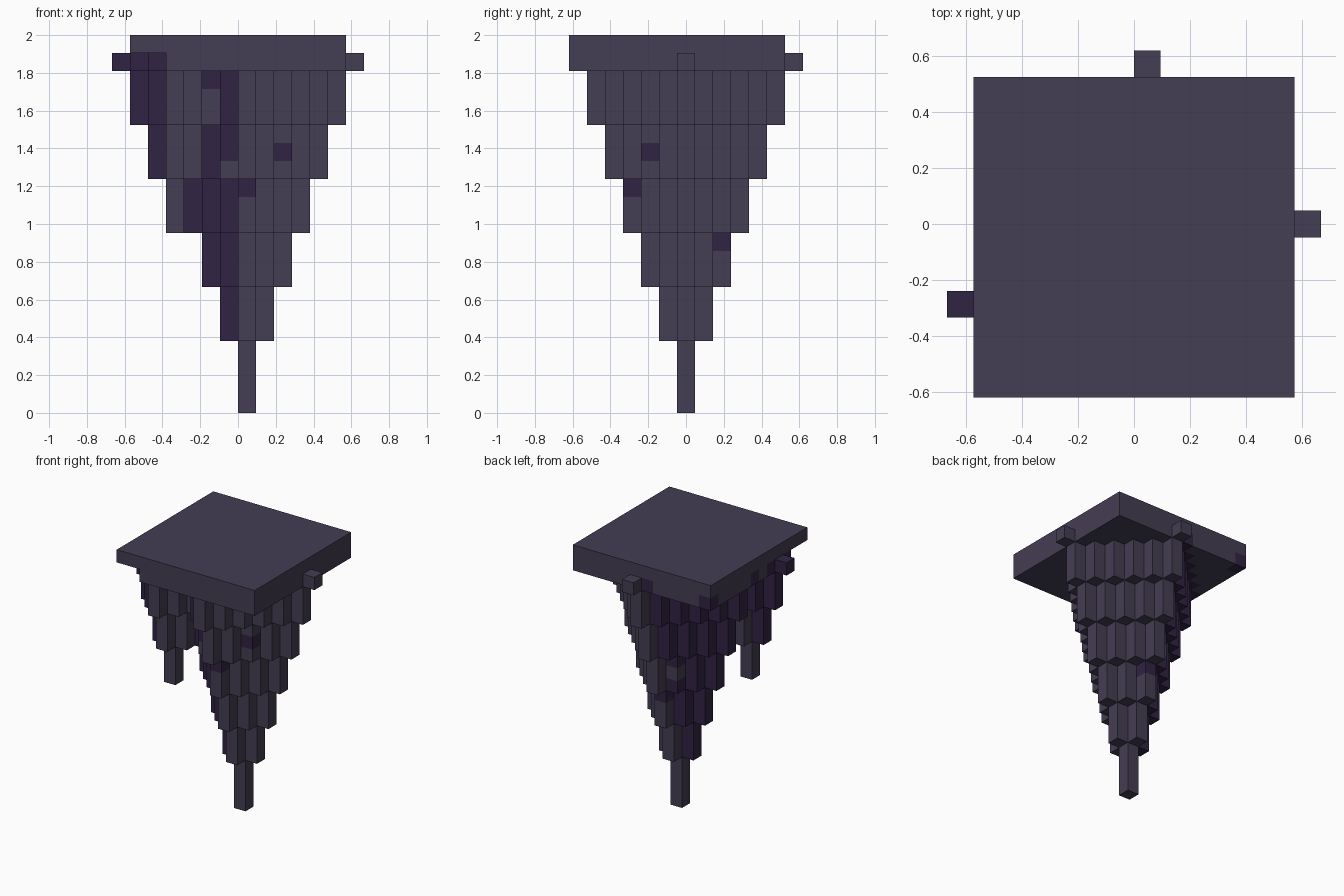
import bpy, bmesh
from mathutils import Vector

cube = bpy.data.objects.get("Cube")
if cube:
    bpy.data.objects.remove(cube, do_unlink=True)

U = 2 / 21            # size of one block
TOP = 20              # index of the uppermost block layer
STONE, PURPLE = 0, 1


def make_material(name, rgb):
    mat = bpy.data.materials.new(name)
    mat.use_nodes = True
    mat.diffuse_color = (*rgb, 1)
    mat.node_tree.nodes["Principled BSDF"].inputs["Base Color"].default_value = (*rgb, 1)
    return mat


materials = [make_material("grey stone", (0.0578, 0.0467, 0.0865)),
             make_material("dark purple stone", (0.0296, 0.0168, 0.0578))]

# Block grid: (x, y, layer) -> (part name, material)
blocks = {}


def add_slab():
    """Square roof slab, two layers thick, with one lower corner left open."""
    for i in range(-6, 6):
        for j in range(-6, 6):
            blocks[i, j, TOP] = ("roof_slab", STONE)
            if i + j > -11:
                blocks[i, j, TOP - 1] = ("roof_slab", STONE)


def add_spike(name, ci, cj, bottom, first_step):
    """Hanging stepped spike: diamond tiers, purple on its -x half."""
    for k in range(bottom, TOP):
        r = 0 if k < first_step else (k - first_step) // 3 + 1
        for di in range(-r, r + 1):
            w = r - abs(di)
            for dj in range(-w, w + 1):
                blocks[ci + di, cj + dj, k] = (name, PURPLE if di < 0 else STONE)


add_slab()
add_spike("main_spike", 0, 0, 0, 4)
add_spike("side_spike", -4, -3, 10, 13)

# Odd blocks of the other colour
for cell, colour in (((2, -2, 14), PURPLE), ((0, -3, 12), PURPLE),
                     ((0, 2, 9), PURPLE), ((-2, -3, 18), PURPLE),
                     ((-6, 5, 19), PURPLE), ((-1, -3, 13), STONE),
                     ((-1, 2, 11), STONE)):
    blocks[cell] = (blocks[cell][0], colour)


def build_part(name):
    """Skin the exposed sides of one part's blocks and merge flat areas."""
    bm = bmesh.new()
    corners = {}

    def vert(p):
        key = tuple(round(c * 2) for c in p)
        if key not in corners:
            corners[key] = bm.verts.new(Vector(p) * U)
        return corners[key]

    for (i, j, k), (part, colour) in blocks.items():
        if part != name:
            continue
        centre = Vector((i + 0.5, j, k + 0.5))
        for axis in range(3):
            for sign in (-1, 1):
                n = Vector((0, 0, 0))
                n[axis] = sign
                if (i + int(n.x), j + int(n.y), k + int(n.z)) in blocks:
                    continue
                a = Vector((0, 0, 0))
                a[(axis + 1) % 3] = 0.5
                b = n.cross(a)
                mid = centre + n * 0.5
                face = bm.faces.new([vert(mid + s * a + t * b) for s, t in
                                     ((-1, -1), (1, -1), (1, 1), (-1, 1))])
                face.material_index = colour
    bmesh.ops.dissolve_limit(bm, angle_limit=0.01, verts=bm.verts[:],
                             edges=bm.edges[:], delimit={'MATERIAL'})
    mesh = bpy.data.meshes.new(name)
    bm.to_mesh(mesh)
    bm.free()
    for mat in materials:
        mesh.materials.append(mat)
    bpy.context.scene.collection.objects.link(bpy.data.objects.new(name, mesh))


for part_name in ("roof_slab", "main_spike", "side_spike"):
    build_part(part_name)
